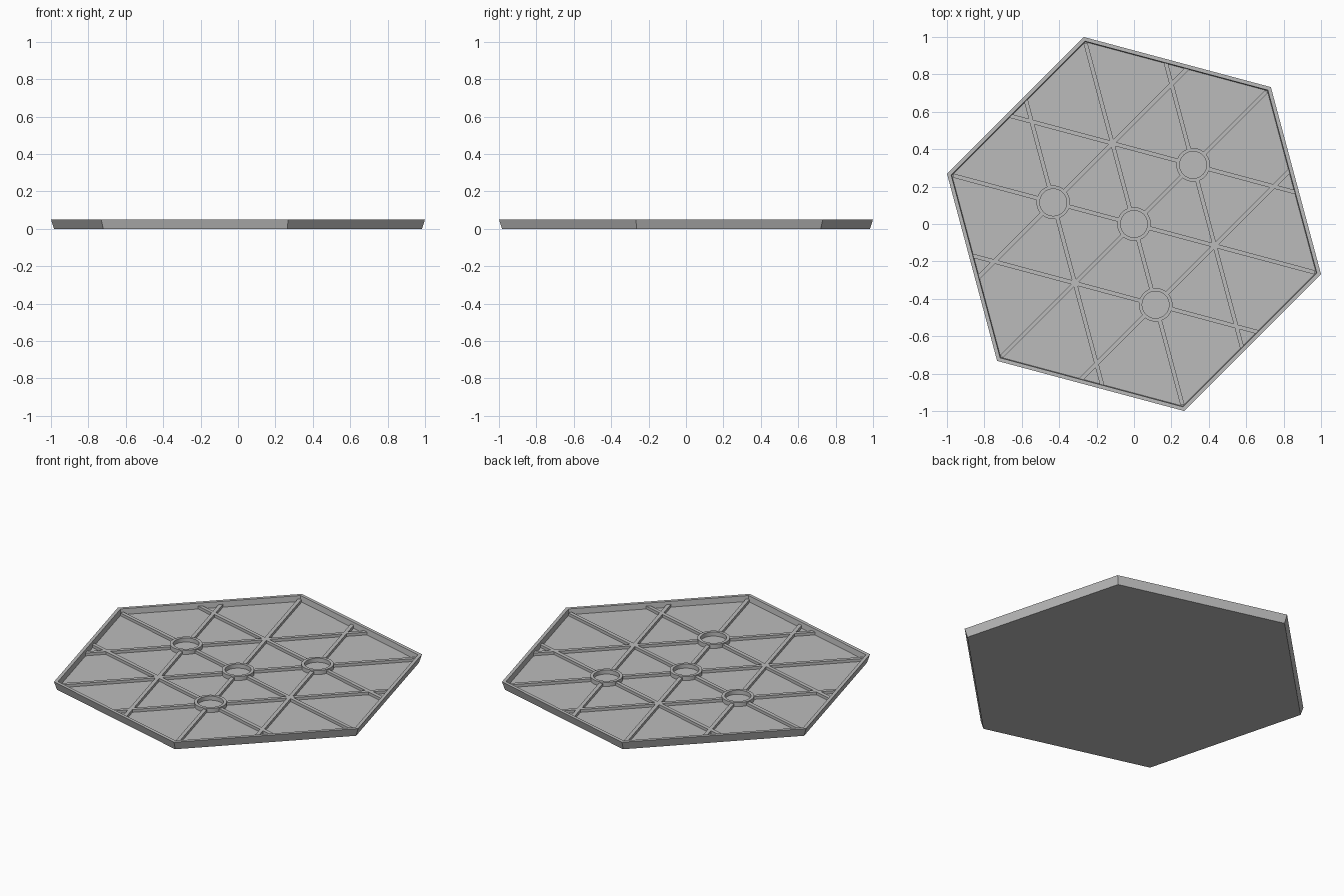
import bpy, bmesh, math
from mathutils import Matrix, Vector

old = bpy.data.objects.get("Cube")
if old:
    bpy.data.objects.remove(old, do_unlink=True)

GRAY = (0.5, 0.5, 0.5, 1)
gray = bpy.data.materials.new("plain gray")
gray.use_nodes = True
gray.diffuse_color = GRAY
gray.node_tree.nodes["Principled BSDF"].inputs["Base Color"].default_value = GRAY

TURN = math.radians(45)            # one corner of the hexagon points this way
FLOOR, RIB_TOP, RING_TOP, RIM = 0.016, 0.033, 0.041, 0.05
SPACING = 0.447                    # side of the triangular rib grid
RING_IN, RING_OUT = 0.072, 0.09
RIB_W = 0.022
INNER = 1.008                      # corner radius of the inner wall


def finish(name, bm):
    bmesh.ops.recalc_face_normals(bm, faces=bm.faces)
    mesh = bpy.data.meshes.new(name)
    bm.to_mesh(mesh)
    bm.free()
    mesh.materials.append(gray)
    obj = bpy.data.objects.new(name, mesh)
    bpy.context.collection.objects.link(obj)
    return obj


def lathe(name, profile, sides, centre=(0, 0), closed=False):
    """Sweep (radius, z) points around a vertical axis with the given sides."""
    bm = bmesh.new()
    loops = []
    for r, z in profile:
        angles = [TURN + math.tau * i / sides for i in range(sides)]
        loops.append([bm.verts.new((centre[0] + r * math.cos(a),
                                    centre[1] + r * math.sin(a), z)) for a in angles])
    pairs = list(zip(loops, loops[1:]))
    if closed:
        pairs.append((loops[-1], loops[0]))
    else:
        bm.faces.new(loops[0])
        bm.faces.new(loops[-1])
    for a, b in pairs:
        for i in range(sides):
            j = (i + 1) % sides
            bm.faces.new((a[i], a[j], b[j], b[i]))
    return finish(name, bm)


# Hexagonal tray with flared outer wall
lathe("tray", [(1.018, 0), (1.035, RIM), (1.012, RIM), (INNER, FLOOR)], 6)

# Socket rings: one in the middle and three around it
sockets = [Vector((0, 0))]
for k in range(3):
    a = TURN + math.tau * k / 3
    sockets.append(Vector((math.cos(a), math.sin(a))) * SPACING)
for i, c in enumerate(sockets):
    ring = lathe(f"socket_ring_{i + 1}",
                 [(RING_OUT, FLOOR - 0.004), (RING_OUT, RING_TOP),
                  (RING_IN, RING_TOP), (RING_IN, FLOOR - 0.004)], 48, c, True)
    bpy.context.view_layer.objects.active = ring
    ring.select_set(True)
    bpy.ops.object.shade_smooth_by_angle()
    ring.select_set(False)

# Stiffening ribs: three directions, three parallel lines each, broken at rings
for k in range(3):
    ang = TURN + math.tau * k / 3
    along = Vector((math.cos(ang), math.sin(ang)))
    across = Vector((-along.y, along.x))
    bm = bmesh.new()
    for side in (-1, 0, 1):
        offset = side * SPACING * math.sqrt(3) / 2
        reach = INNER - abs(offset) / math.sqrt(3) + (0.008 if side else -0.008)
        stops = [-reach]
        for t in sorted(c.dot(along) for c in sockets
                        if abs(c.dot(across) - offset) < 0.03):
            gap = (RING_IN + RING_OUT) / 2
            stops += [t - gap, t + gap]
        stops.append(reach)
        for start, end in zip(stops[::2], stops[1::2]):
            mid = along * (start + end) / 2 + across * offset
            low = FLOOR - 0.004
            bmesh.ops.create_cube(bm, size=1, matrix=(
                Matrix.Translation((mid.x, mid.y, (low + RIB_TOP) / 2))
                @ Matrix.Rotation(ang, 4, "Z")
                @ Matrix.Diagonal((end - start, RIB_W, RIB_TOP - low, 1))))
    finish(f"rib_set_{k + 1}", bm)
